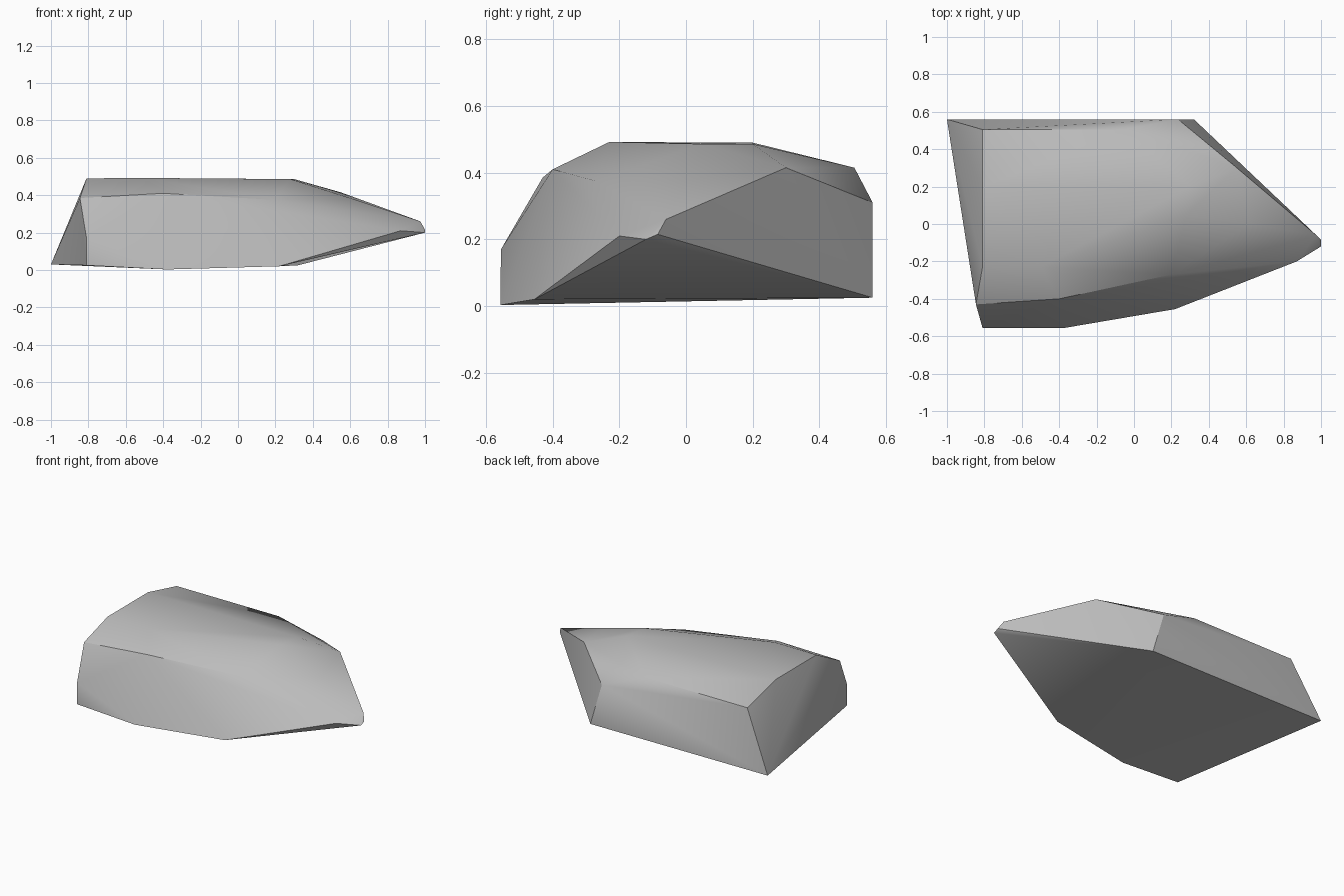
import bpy
import bmesh
import math

cube = bpy.data.objects.get("Cube")
if cube:
    bpy.data.objects.remove(cube, do_unlink=True)

# Plain stone material
stone = bpy.data.materials.new("stone_grey")
stone.use_nodes = True
grey = (0.5, 0.5, 0.5, 1)
stone.diffuse_color = grey
stone.node_tree.nodes["Principled BSDF"].inputs["Base Color"].default_value = grey

# Corners of the boulder, grouped by region
base = [(-1, .56, .03), (.32, .56, .025), (.22, -.455, .02),
        (-.38, -.557, .003), (-.81, -.555, .025)]
left_end = [(-.81, -.555, .17), (-.845, -.43, .385), (-.81, -.23, .49),
            (-.81, .2, .49), (-.81, .505, .415)]
crown = [(-.5, -.23, .492), (.28, .05, .486), (.3, .2, .486)]
back_rim = [(-.05, .505, .415), (.235, .56, .31), (.55, .3, .415)]
front_ridge = [(-.4, -.40, .41), (.2, -.27, .375), (.65, -.14, .31),
               (.62, 0, .378)]
tip = [(.975, -.06, .26), (1, -.085, .215), (1, -.12, .2), (.87, -.2, .21)]

# Boulder: the convex skin around those corners
bm = bmesh.new()
for corner in base + left_end + crown + back_rim + front_ridge + tip:
    bm.verts.new(corner)
hull = bmesh.ops.convex_hull(bm, input=bm.verts[:])
loose = [v for v in bm.verts if not v.link_faces]
bmesh.ops.delete(bm, geom=loose, context='VERTS')
bmesh.ops.recalc_face_normals(bm, faces=bm.faces[:])
mesh = bpy.data.meshes.new("boulder")
bm.to_mesh(mesh)
bm.free()
mesh.materials.append(stone)

boulder = bpy.data.objects.new("boulder", mesh)
bpy.context.collection.objects.link(boulder)
bpy.ops.object.select_all(action='DESELECT')
boulder.select_set(True)
bpy.context.view_layer.objects.active = boulder
bpy.ops.object.shade_smooth_by_angle(angle=math.radians(32))
